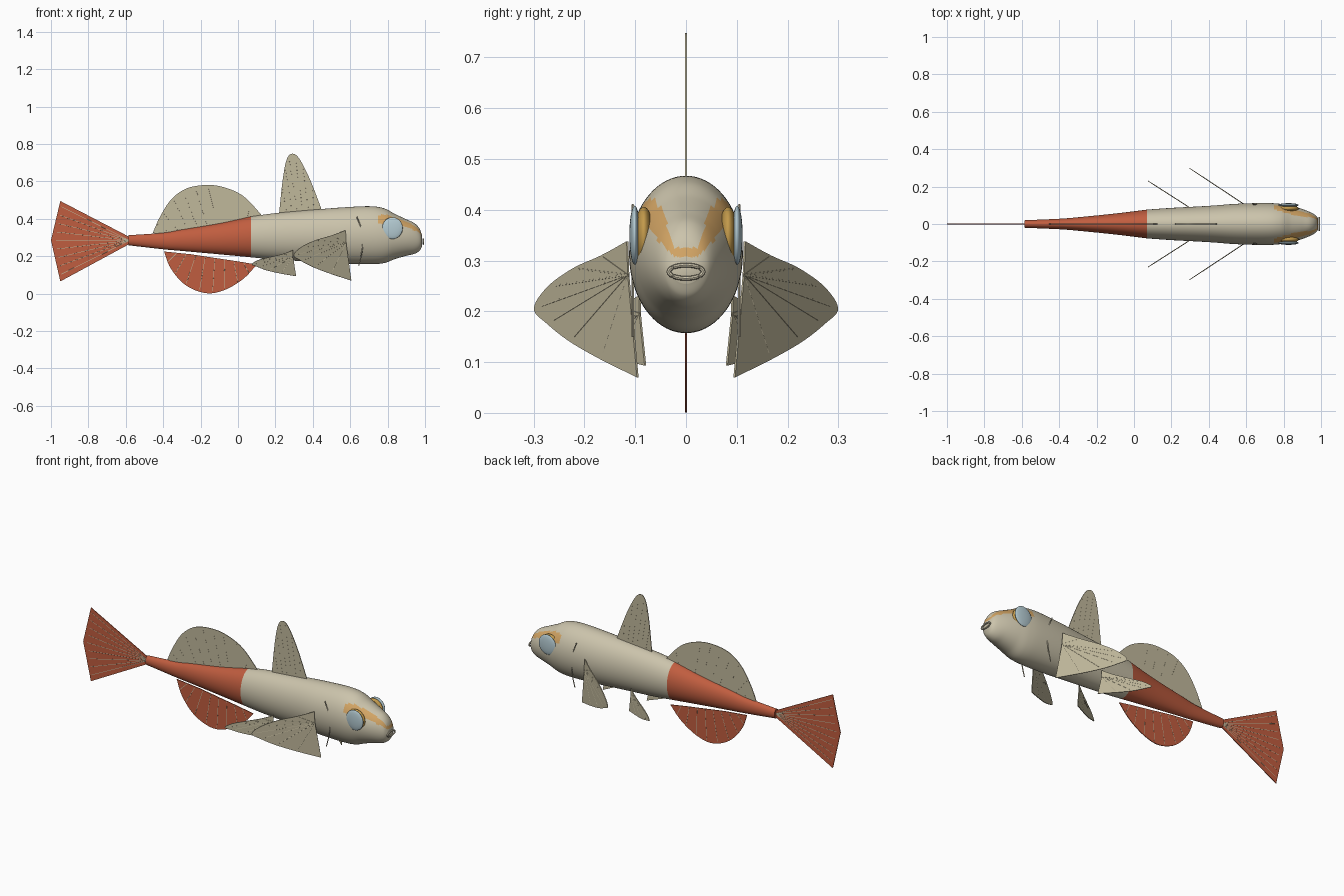
import bpy, bmesh, math
from mathutils import Vector
from mathutils.geometry import interpolate_bezier

if "Cube" in bpy.data.objects:
    bpy.data.objects.remove(bpy.data.objects["Cube"])

def mat(name, r, g, b):
    m = bpy.data.materials.new(name)
    m.diffuse_color = (r, g, b, 1)
    m.use_nodes = True
    m.node_tree.nodes["Principled BSDF"].inputs["Base Color"].default_value = m.diffuse_color
    return m

BEIGE = mat("beige skin", .60, .55, .41)
FIN = mat("pale fin", .53, .48, .33)
RED = mat("rust red", .53, .11, .05)
ORANGE = mat("orange mask", .66, .38, .13)
BLUE = mat("pale blue eye", .46, .60, .65)
GOLD = mat("gold eye rim", .54, .32, .07)

def finish(bm, name, mats, angle=40):
    bmesh.ops.recalc_face_normals(bm, faces=bm.faces)
    me = bpy.data.meshes.new(name)
    bm.to_mesh(me)
    bm.free()
    for m in mats:
        me.materials.append(m)
    ob = bpy.data.objects.new(name, me)
    bpy.context.collection.objects.link(ob)
    bpy.ops.object.select_all(action='DESELECT')
    ob.select_set(True)
    bpy.context.view_layer.objects.active = ob
    bpy.ops.object.shade_smooth_by_angle(angle=math.radians(angle))
    return ob

def smooth_path(pts, n=6):
    """Catmull-Rom curve through points of any kind."""
    p = [Vector(q).to_3d() if len(q) == 2 else Vector(q) for q in pts]
    out = []
    for i in range(len(p) - 1):
        a, b = p[i], p[i + 1]
        t0 = (b - p[max(i - 1, 0)]) / 6
        t1 = (p[min(i + 2, len(p) - 1)] - a) / 6
        out += interpolate_bezier(a, a + t0, b - t1, b, n + 1)[:-1]
    return out + [p[-1]]

def inside(poly, u, v):
    hit = False
    for (a, b), (c, d) in zip(poly, poly[1:] + poly[:1]):
        if (b > v) != (d > v) and u < a + (v - b) * (c - a) / (d - b):
            hit = not hit
    return hit

# ---- body: x, top z, bottom z, half width
STATIONS = [(-.585, .312, .258, .02), (-.4, .325, .237, .028), (-.3, .342, .228, .036),
            (-.1, .375, .21, .056), (.07, .412, .194, .077), (.2, .43, .182, .086),
            (.4, .448, .17, .097), (.55, .46, .161, .108), (.7, .467, .157, .112),
            (.78, .456, .163, .108), (.84, .425, .185, .097), (.9, .397, .202, .08),
            (.945, .375, .213, .062), (.972, .345, .23, .046), (.985, .305, .255, .028)]

def loft(name, x0, x1, mats, sides=72):
    st = [s for s in STATIONS if x0 <= s[0] <= x1]
    tops = smooth_path([(s[0], s[1], 0) for s in st], 9)
    lows = smooth_path([(s[0], s[2], s[3]) for s in st], 9)
    bm = bmesh.new()
    rings = []
    for t, l in zip(tops, lows):
        c, h = (t.y + l.y) / 2, (t.y - l.y) / 2
        rings.append([bm.verts.new((t.x, l.z * math.sin(2 * math.pi * k / sides),
                                    c + h * math.cos(2 * math.pi * k / sides)))
                      for k in range(sides)])
    for a, b in zip(rings, rings[1:]):
        for k in range(sides):
            bm.faces.new((a[k], a[k - 1], b[k - 1], b[k]))
    bm.faces.new(rings[0])
    bm.faces.new(rings[-1])
    return bm

finish(loft("rear_body", -.585, .07, [RED]), "rear_body", [RED])

bm = loft("front_body", .07, .985, [BEIGE])
# orange mask seen from the nose, as (distance from middle, height)
MASK = [(.115, .415), (.065, .422), (.042, .395), (.035, .36), (.022, .325), (-.01, .325),
        (-.01, .307), (.022, .307), (.057, .342), (.08, .37), (.115, .385)]
for f in bm.faces:
    c = f.calc_center_median()
    if c.x > .75 and inside(MASK, abs(c.y), c.z):
        f.material_index = 1
finish(bm, "front_body", [BEIGE, ORANGE])

# ---- tubes for rays, gills and lips
def add_tube(bm, pts, r, sides=6, closed=False):
    pts = [Vector(p) for p in pts]
    n, rings = len(pts), []
    for i, p in enumerate(pts):
        a = pts[i - 1] if i or closed else p
        b = pts[(i + 1) % n] if i < n - 1 or closed else p
        d = (b - a).normalized()
        s = d.cross(Vector((0, 1, 0)) if abs(d.y) < .9 else Vector((1, 0, 0))).normalized()
        w = d.cross(s)
        rings.append([bm.verts.new(p + r * (s * math.cos(2 * math.pi * k / sides)
                                            + w * math.sin(2 * math.pi * k / sides)))
                      for k in range(sides)])
    pairs = list(zip(rings, rings[1:])) + ([(rings[-1], rings[0])] if closed else [])
    for a, b in pairs:
        for k in range(sides):
            bm.faces.new((a[k], a[k - 1], b[k - 1], b[k]))
    if not closed:
        bm.faces.new(rings[0])
        bm.faces.new(rings[-1])

# ---- fins: thin vertical plates with rays
def fin(name, outline, rays, material, place=lambda u, z: Vector((u, 0, z)), thick=.004):
    pts = [place(u, z) for u, z in outline]
    d = place(1, 0) - place(0, 0)
    off = Vector((-d.y, d.x, 0)).normalized() * thick / 2
    bm = bmesh.new()
    a = [bm.verts.new(p + off) for p in pts]
    b = [bm.verts.new(p - off) for p in pts]
    bm.faces.new(a)
    bm.faces.new(b[::-1])
    for i in range(len(pts)):
        bm.faces.new((a[i - 1], a[i], b[i], b[i - 1]))
    finish(bm, name, [material], 30)
    bm = bmesh.new()
    for p, q in rays:
        add_tube(bm, (place(*p), place(*q)), .0026)
    finish(bm, name + "_rays", [FIN])

def curve2(pts):
    return [(p.x, p.y) for p in smooth_path(pts)]

def span_rays(p0, p1, edge, n, reach=.94):
    """Rays from a straight base line to evenly picked points of the edge."""
    out = []
    for i in range(1, n + 1):
        t = i / (n + 1)
        b = Vector(p0).lerp(Vector(p1), t)
        e = Vector(edge[round(t * (len(edge) - 1))])
        out.append((b, b.lerp(e, reach)))
    return out

edge = curve2([(.22, .43), (.238, .6), (.258, .71), (.285, .747), (.325, .725), (.385, .61), (.445, .455)])
fin("first_dorsal_fin", edge + [(.43, .43), (.24, .41)],
    span_rays((.23, .43), (.435, .45), edge, 6), FIN)

edge = curve2([(-.455, .325), (-.42, .405), (-.36, .5), (-.28, .56), (-.18, .58), (-.08, .57),
               (.03, .52), (.13, .415)])
fin("second_dorsal_fin", edge + [(.07, .39), (-.1, .355), (-.3, .32), (-.4, .31)],
    span_rays((-.43, .32), (.1, .41), edge, 9), FIN)

edge = curve2([(-.395, .225), (-.36, .135), (-.28, .045), (-.17, .002), (-.07, .02), (.03, .08), (.1, .155)])
fin("anal_fin", edge + [(0, .172), (-.1, .187), (-.25, .21)],
    span_rays((-.38, .222), (.08, .16), edge, 8), RED)

tail = [(-.95, .495), (-.975, .39), (-1, .285), (-.975, .175), (-.95, .065)]
fin("tail_fin", [(-.575, .3)] + tail + [(-.575, .268)],
    [((-.58, .284), Vector((-.58, .284)).lerp(Vector((-.96 - .03 * (1 - abs(k) / 4), .284 + .047 * k)), .96))
     for k in range(-4, 5)], RED)

# ---- paired fins: fans swept outward and back
def paired_fin(name, root, tip, upper, lower, ray_root):
    edge = curve2(lower + upper[1:])
    for side, s in (("left", 1), ("right", -1)):
        place = lambda u, z, s=s: Vector((root[0] + (tip[0] - root[0]) * u,
                                          s * (root[1] + (tip[1] - root[1]) * u), z))
        rays = [(ray_root, Vector(ray_root).lerp(Vector(edge[round(i * (len(edge) - 1) / 8)]), .92))
                for i in range(1, 8)]
        fin(f"{side}_{name}", edge + [ray_root], rays, FIN, place)

paired_fin("pectoral_fin", (.605, .095), (.297, .298),
           [(1, .205), (.87, .248), (.62, .285), (.35, .31), (.1, .338)],
           [(0, .07), (.35, .105), (.65, .14), (.87, .175), (1, .205)], (.09, .272))
paired_fin("pelvic_fin", (.31, .08), (.075, .23),
           [(1, .157), (.85, .18), (.6, .195), (.3, .212), (.07, .232)],
           [(0, .093), (.35, .107), (.65, .123), (.87, .142), (1, .157)], (.07, .195))

# ---- eyes and gill arcs
def ellipsoid(name, loc, radii, m):
    bm = bmesh.new()
    bmesh.ops.create_uvsphere(bm, u_segments=32, v_segments=20, radius=1)
    for v in bm.verts:
        v.co = Vector(loc) + Vector(radii) * Vector((0, 0, 0)).length + Vector(
            [a * b for a, b in zip(v.co, radii)])
    finish(bm, name, [m], 60)

for side, s in (("left", 1), ("right", -1)):
    ellipsoid(f"{side}_eye_rim", (.822, s * .083, .347), (.058, .019, .059), GOLD)
    ellipsoid(f"{side}_eye", (.826, s * .101, .35), (.055, .0105, .058), BLUE)
    bm = bmesh.new()
    add_tube(bm, smooth_path([(.635, s * .105, .41), (.658, s * .105, .35), (.667, s * .105, .28),
                              (.66, s * .105, .21), (.645, s * .105, .15)]), .003)
    finish(bm, f"{side}_gill_arc", [BEIGE])

# ---- lips: a flattened ring on the nose
bm = bmesh.new()
add_tube(bm, [(.991, .034 * math.cos(t * math.pi / 20), .278 + .013 * math.sin(t * math.pi / 20))
              for t in range(40)], .0045, 8, True)
finish(bm, "lips", [BEIGE])
